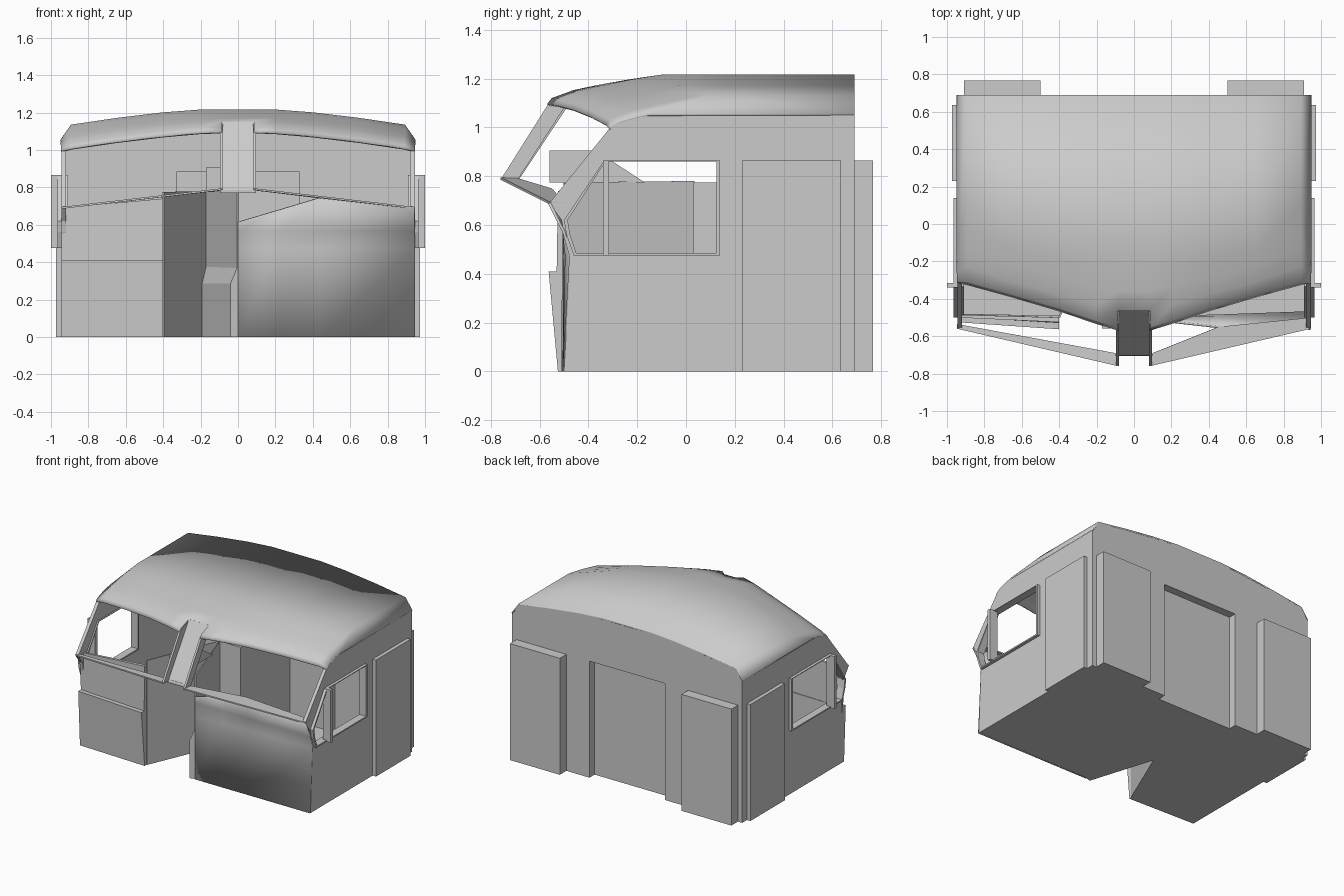
import bpy, bmesh
from mathutils import Vector

if "Cube" in bpy.data.objects:
    bpy.data.objects.remove(bpy.data.objects["Cube"])


def make(name, verts, faces, thick=0, smooth=False):
    me = bpy.data.meshes.new(name)
    me.from_pydata(verts, [], faces)
    bm = bmesh.new()
    bm.from_mesh(me)
    bmesh.ops.recalc_face_normals(bm, faces=bm.faces)
    bm.to_mesh(me)
    bm.free()
    ob = bpy.data.objects.new(name, me)
    bpy.context.collection.objects.link(ob)
    bpy.ops.object.select_all(action='DESELECT')
    ob.select_set(True)
    bpy.context.view_layer.objects.active = ob
    if thick:
        m = ob.modifiers.new("thickness", 'SOLIDIFY')
        m.thickness = thick
        m.offset = 0
    if smooth:
        bpy.ops.object.shade_smooth_by_angle(angle=0.6)
    return ob


def prism(name, pts, axis, a, b):
    """Extrude a 2D outline along an axis between a and b."""
    def place(p, h):
        return {'x': (h, p[0], p[1]), 'y': (p[0], h, p[1]), 'z': (p[0], p[1], h)}[axis]
    n = len(pts)
    verts = [place(p, a) for p in pts] + [place(p, b) for p in pts]
    faces = [list(range(n)), list(range(2 * n - 1, n - 1, -1))]
    faces += [[i, (i + 1) % n, (i + 1) % n + n, i + n] for i in range(n)]
    return make(name, verts, faces)


def box(name, x, y, z):
    return prism(name, [(x[0], y[0]), (x[1], y[0]), (x[1], y[1]), (x[0], y[1])], 'z', *z)


def cut(ob, cutter):
    bpy.context.view_layer.objects.active = ob
    m = ob.modifiers.new("cut", 'BOOLEAN')
    m.object = cutter
    m.solver = 'EXACT'
    bpy.ops.object.modifier_apply(modifier=m.name)
    bpy.data.objects.remove(cutter)


# floor with the front wedge notch and the rear door recess
prism("floor", [(-.945, .69), (-.31, .69), (-.31, .63), (.31, .63), (.31, .69), (.945, .69),
                (.945, -.5), (0, -.5), (-.17, .03), (-.4, -.5), (-.945, -.5)], 'z', 0, .02)

# rear wall with recessed door and two raised lockers
half = [(.945, 0), (.945, 1.05), (.89, 1.13), (.65, 1.165), (.4, 1.195), (.2, 1.21)]
rear = prism("rear_wall", half + [(-x, z) for x, z in reversed(half)], 'y', .665, .69)
cut(rear, box("door_cutter", (-.31, .31), (.6, .75), (-.1, .865)))
box("rear_door", (-.31, .31), (.61, .63), (0, .865))
for s in (-1, 1):
    box("rear_door_jamb", sorted((s * .31, s * .33)), (.61, .68), (0, .865))
    box("rear_locker", sorted((s * .5, s * .91)), (.68, .767), (0, .865))
box("rear_door_lintel", (-.33, .33), (.61, .68), (.865, .885))

# side walls, window frames, side doors and wind deflectors
side = [(.69, 0), (.69, 1.05), (-.2, 1.047), (-.27, 1.025), (-.31, 1.0), (-.56, .69),
        (-.51, .62), (-.5, .56), (-.472, .475), (-.5, 0)]
win = [(.14, .475), (.14, .865), (-.335, .865), (-.5, .62), (-.49, .56), (-.46, .475)]
inner = [(.125, .485), (.125, .86), (-.33, .86), (-.485, .62), (-.475, .56), (-.45, .485)]
for s in (-1, 1):
    wall = prism("side_wall", side, 'x', s * .92, s * .945)
    cut(wall, prism("window_cutter", win, 'x', s * .8, s * 1.1))
    frame = prism("window_frame", win, 'x', s * .91, s * .966)
    cut(frame, prism("frame_cutter", inner, 'x', s * .8, s * 1.1))
    box("side_door", sorted((s * .94, s * .973)), (.23, .635), (0, .865))
    box("wind_deflector", sorted((s * .935, s * 1.0)), (-.34, -.315), (.475, .865))

# roof: lofted columns, falling and tapering toward the windshield
cols = [(.085, 1.21, 1.092, -.565, -.1), (.2, 1.21, 1.088, -.53, -.1),
        (.4, 1.195, 1.07, -.462, -.08), (.65, 1.165, 1.04, -.388, -.03),
        (.89, 1.13, 1.005, -.322, .1), (.945, 1.05, .99, -.31, -.15)]
cols = [(-c[0],) + c[1:] for c in reversed(cols)] + cols
fall = [(0, 0), (.04, .2), (.23, .47), (.45, .65), (.72, .84), (1, 1)]
verts = []
for x, zr, zf, yf, yk in cols:
    verts += [(x, yf + (yk - yf) * s, zf + (zr - zf) * g) for s, g in fall]
    verts.append((x, .69, zr))
R = len(fall) + 1
faces = [[i * R + j, (i + 1) * R + j, (i + 1) * R + j + 1, i * R + j + 1]
         for i in range(len(cols) - 1) for j in range(R - 1) if not (i == 5 and j < 2)]
make("roof", verts, faces, .012, True)

# windshield centre post: back plate between two flanges
prism("post_plate", [(-.705, .785), (-.46, 1.15), (-.445, 1.145), (-.685, .785)], 'x', -.085, .085)
for s in (-1, 1):
    prism("post_flange", [(-.76, .785), (-.69, .785), (-.46, 1.14), (-.53, 1.12), (-.565, 1.095)],
          'x', s * .08, s * .095)

# windshield sills
make("right_sill", [(.085, -.76, .79), (.945, -.56, .69), (.945, -.5, .69), (.45, -.55, .745),
                    (.1, -.69, .787)], [[0, 1, 3, 4], [1, 2, 3]], .01)
make("left_sill", [(-.085, -.76, .79), (-.945, -.56, .69), (-.945, -.535, .69),
                   (-.1, -.69, .787)], [[0, 1, 2, 3]], .01)
box("post_foot", (-.095, .095), (-.7, -.685), (.77, .795))

# right front panel flaring out to the sill
prof = [(0, .615, -.5, -.5), (.22, .68, -.525, -.495), (.44, .745, -.55, -.49), (.945, .69, -.56, -.472)]
verts = []
for x, zt, yt, ym in prof:
    verts += [(x, -.5, 0), (x, ym, .475), (x, -.5, .57), (x, yt, zt)]
make("front_right_panel", verts, [[i * 4 + j, i * 4 + 4 + j, i * 4 + 5 + j, i * 4 + j + 1]
                                  for i in range(3) for j in range(3)], .012, True)

# left front panels: lower one leans forward, upper one is set back
hexa = [[0, 1, 2, 3], [4, 5, 6, 7], [0, 1, 5, 4], [1, 2, 6, 5], [2, 3, 7, 6], [3, 0, 4, 7]]
make("front_left_lower", [(-.945, -.505, 0), (-.4, -.525, 0), (-.4, -.49, 0), (-.945, -.48, 0),
                          (-.945, -.525, .41), (-.4, -.563, .41), (-.4, -.49, .41), (-.945, -.48, .41)], hexa)
make("front_left_upper", [(-.945, -.495, .41), (-.4, -.53, .41), (-.4, -.5, .41), (-.945, -.48, .41),
                          (-.945, -.5, .69), (-.4, -.525, .74), (-.4, -.5, .74), (-.945, -.485, .69)], hexa)

# wedge notch walls and the sloped step box
make("notch_wall", [(-.4, -.5, 0), (-.17, .03, 0), (0, -.5, 0),
                    (-.4, -.5, .775), (-.17, .03, .78), (0, -.5, .775)],
     [[0, 1, 4, 3], [1, 2, 5, 4]], .01)
make("step_box", [(-.17, .03, 0), (0, -.5, 0), (-.04, -.51, 0), (-.2, 0, 0),
                  (-.17, .03, .38), (0, -.5, .38), (-.04, -.51, .285), (-.2, 0, .285)], hexa)

# interior console and instrument box
box("console", (-.17, 0), (.03, .61), (.02, .775))
prism("instrument_box", [(-.56, .775), (-.56, .905), (-.37, .905), (-.17, .775)], 'x', -.17, -.085)

# round gauges on the driver's side of the notch wall
along = Vector((.23, .53, 0)).normalized()
normal = Vector((-along.y, along.x, 0))
for i in range(4):
    bpy.ops.mesh.primitive_cylinder_add(
        vertices=24, radius=.04, depth=.02,
        location=Vector((-.4, -.5, .69)) + along * (.1 + i * .11) + normal * .01,
        rotation=normal.to_track_quat('Z', 'Y').to_euler())
    bpy.context.object.name = "gauge"
